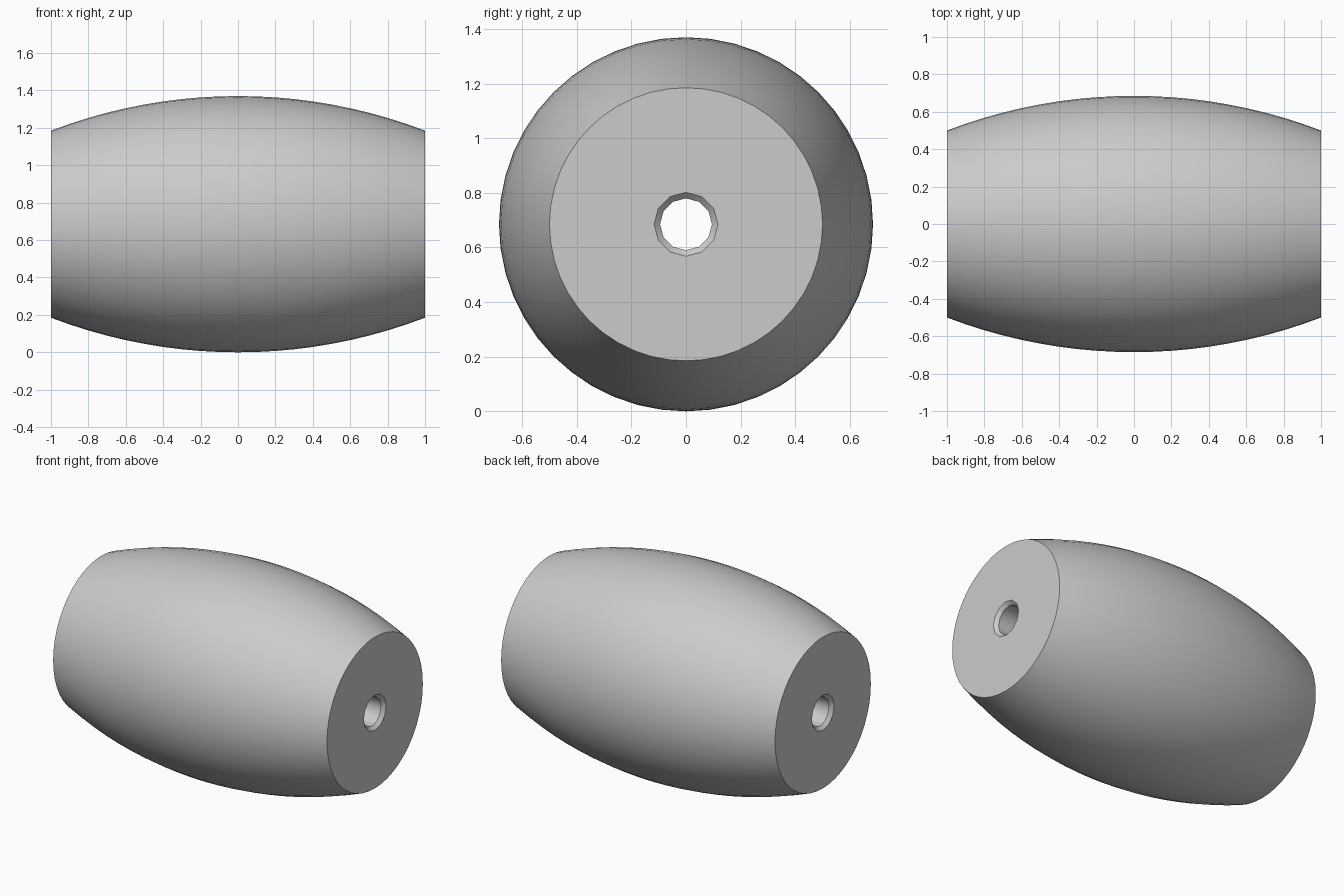
import bpy, bmesh
from math import sin, cos, pi, sqrt, radians

cube = bpy.data.objects.get("Cube")
if cube:
    bpy.data.objects.remove(cube, do_unlink=True)

MID_R, END_R, HALF = 0.685, 0.5, 1.0
BORE_R, RIM_R, CHAMFER = 0.095, 0.117, 0.022

grey = bpy.data.materials.new("light grey")
grey.use_nodes = True
colour = (0.6, 0.6, 0.6, 1)
grey.diffuse_color = colour
grey.node_tree.nodes["Principled BSDF"].inputs["Base Color"].default_value = colour


def lathe(bm, profile, sides):
    """Sweep (x, radius) points round the x axis; return the two end edge loops."""
    rings = [[bm.verts.new((x, r * sin(2 * pi * i / sides), MID_R + r * cos(2 * pi * i / sides)))
              for i in range(sides)] for x, r in profile]
    for a, b in zip(rings, rings[1:]):
        for i in range(sides):
            j = (i + 1) % sides
            bm.faces.new((a[i], a[j], b[j], b[i]))
    return [[bm.edges.get((ring[i], ring[(i + 1) % sides])) for i in range(sides)]
            for ring in (rings[0], rings[-1])]


bm = bmesh.new()

# Bulging outer wall: a circular arc from end to end
sag = MID_R - END_R
arc = (HALF ** 2 + sag ** 2) / (2 * sag)
steps = 20
xs = [HALF * (2 * i / steps - 1) for i in range(steps + 1)]
outer = lathe(bm, [(x, MID_R - arc + sqrt(arc ** 2 - x * x)) for x in xs], 48)

# Bore with a chamfered mouth at each end
bore = lathe(bm, [(-HALF, RIM_R), (CHAMFER - HALF, BORE_R),
                  (HALF - CHAMFER, BORE_R), (HALF, RIM_R)], 12)

# Flat ring-shaped ends
for wall, mouth in zip(outer, bore):
    bmesh.ops.triangle_fill(bm, use_beauty=True, edges=wall + mouth)
bmesh.ops.recalc_face_normals(bm, faces=bm.faces)

mesh = bpy.data.meshes.new("barrel_bead")
bm.to_mesh(mesh)
bm.free()
mesh.materials.append(grey)
bead = bpy.data.objects.new("barrel_bead", mesh)
bpy.context.collection.objects.link(bead)

# Smooth round the wall, sharp at the ends and chamfers
bpy.ops.object.select_all(action="DESELECT")
bead.select_set(True)
bpy.context.view_layer.objects.active = bead
bpy.ops.object.shade_smooth_by_angle(angle=radians(31))
